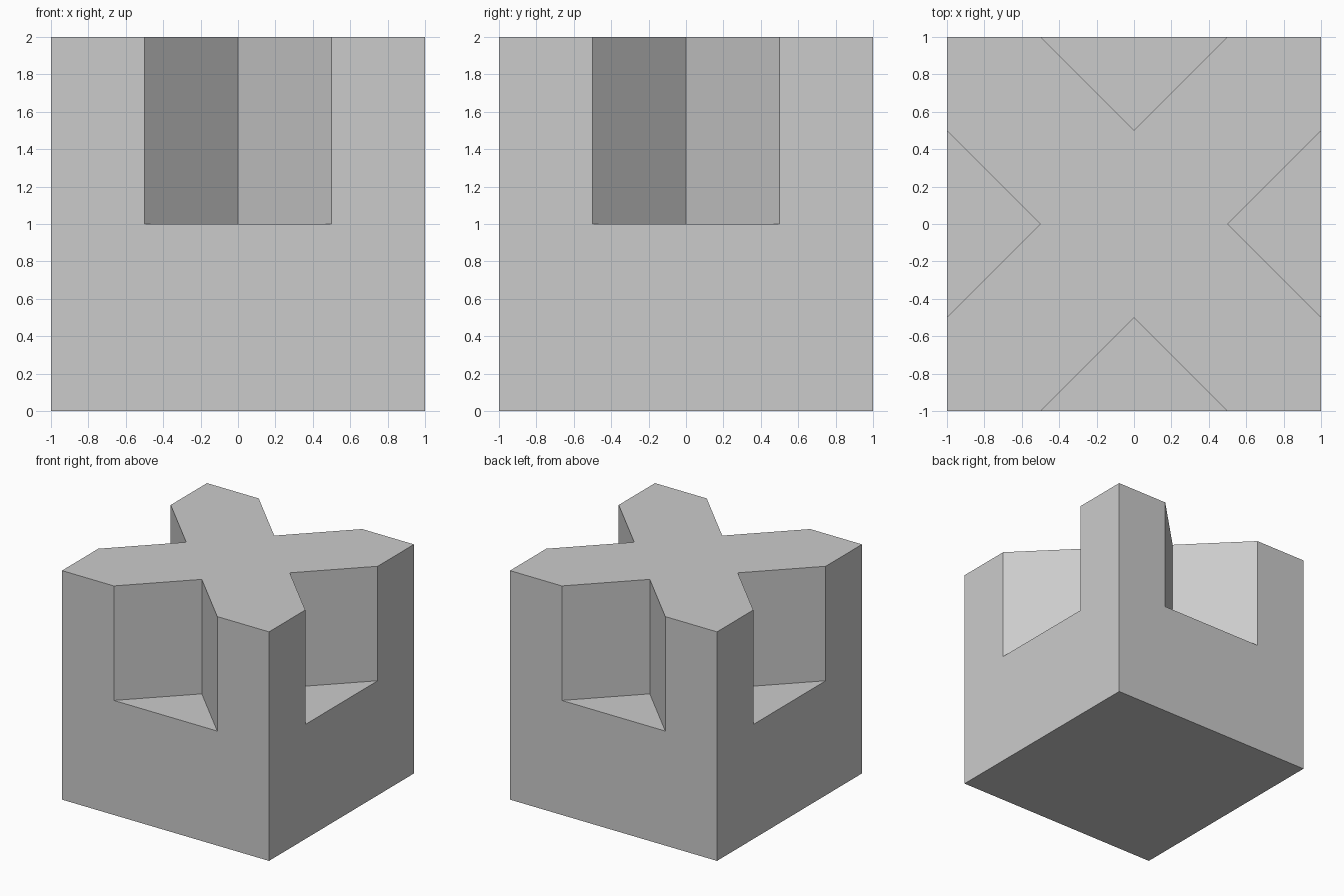
import bpy, bmesh
from math import pi
from mathutils import Matrix, Vector

if "Cube" in bpy.data.objects:
    bpy.data.objects.remove(bpy.data.objects["Cube"])

bm = bmesh.new()
top_outline, bottom_outline = [], []


def add_face(points, turn):
    bm.faces.new([bm.verts.new(turn @ Vector(p)) for p in points])


# Four identical sides, each with a V-shaped notch in its upper half
for i in range(4):
    turn = Matrix.Rotation(i * pi / 2, 3, 'Z')
    left_low, right_low = (-0.5, -1, 1), (0.5, -1, 1)
    left_high, right_high = (-0.5, -1, 2), (0.5, -1, 2)
    inner_low, inner_high = (0, -0.5, 1), (0, -0.5, 2)

    # Outer wall, notch walls and notch floor
    add_face([(-1, -1, 0), (1, -1, 0), (1, -1, 2), right_high,
              right_low, left_low, left_high, (-1, -1, 2)], turn)
    add_face([left_low, inner_low, inner_high, left_high], turn)
    add_face([inner_low, right_low, right_high, inner_high], turn)
    add_face([left_low, right_low, inner_low], turn)

    top_outline += [turn @ Vector(p) for p in
                    ((-1, -1, 2), left_high, inner_high, right_high)]
    bottom_outline.append(turn @ Vector((-1, -1, 0)))

# Cross-shaped top and square base
add_face(top_outline, Matrix.Identity(3))
add_face(bottom_outline[::-1], Matrix.Identity(3))

bmesh.ops.remove_doubles(bm, verts=bm.verts, dist=1e-4)
bmesh.ops.recalc_face_normals(bm, faces=bm.faces)

mesh = bpy.data.meshes.new("notched_block")
bm.to_mesh(mesh)
bm.free()
block = bpy.data.objects.new("notched_block", mesh)
bpy.context.collection.objects.link(block)
